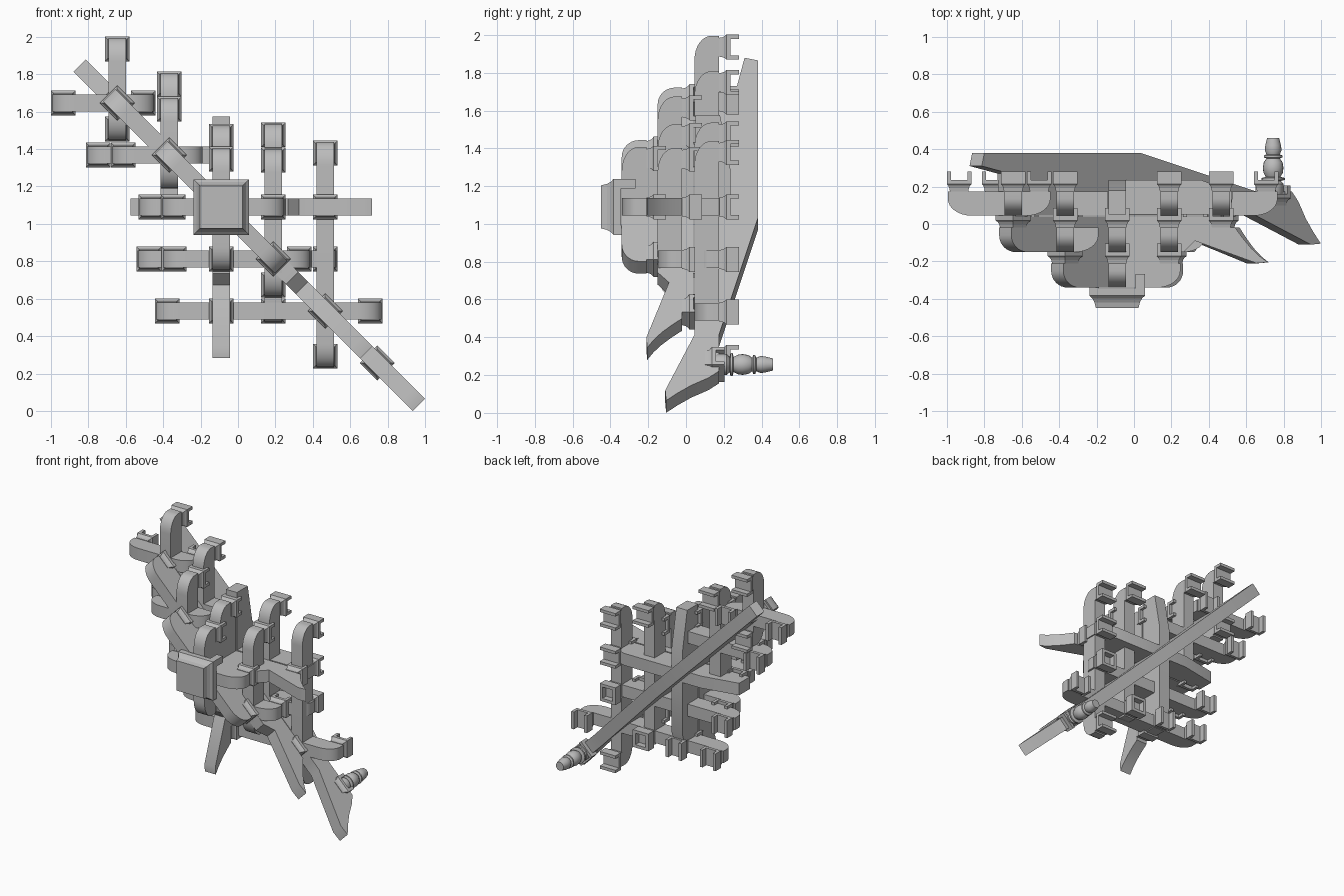
import bpy, bmesh, math
from math import cos, sin, pi

if "Cube" in bpy.data.objects:
    bpy.data.objects.remove(bpy.data.objects["Cube"])

mat = bpy.data.materials.new("plain_grey")
mat.use_nodes = True
GREY = (0.5, 0.5, 0.5, 1)
mat.diffuse_color = GREY
mat.node_tree.nodes["Principled BSDF"].inputs["Base Color"].default_value = GREY

CX, CZ = -0.09, 1.09            # centre of the bracket set
STEP = 0.278                    # spacing of the parallel arms
PITCH = 0.19                    # rise from layer to layer
BASE = [-0.34, -0.15, 0.045]    # underside of each layer
SEAT = 0.13                     # arm depth below the bearing blocks
HALF = 0.046                    # half the arm width
DIAG = pi / 4
R2 = math.sqrt(2)


def world(s, w, h, angle, u0, v0):
    """Along-arm, across-arm and depth distances to world space."""
    u = u0 + s * cos(angle) - w * sin(angle)
    v = v0 + s * sin(angle) + w * cos(angle)
    return (CX + u, h, CZ - v)


def finish(name, bm, smooth=False):
    bmesh.ops.recalc_face_normals(bm, faces=bm.faces)
    me = bpy.data.meshes.new(name)
    bm.to_mesh(me)
    bm.free()
    me.materials.append(mat)
    ob = bpy.data.objects.new(name, me)
    bpy.context.collection.objects.link(ob)
    if smooth:
        bpy.ops.object.select_all(action='DESELECT')
        ob.select_set(True)
        bpy.context.view_layer.objects.active = ob
        bpy.ops.object.shade_smooth_by_angle(angle=math.radians(35))
    return ob


def prism(name, outline, half, angle, u0, v0):
    """Side outline (distance, depth) extruded across the arm."""
    bm = bmesh.new()
    sides = [[bm.verts.new(world(s, w, h, angle, u0, v0)) for s, h in outline]
             for w in (-half, half)]
    for ring in sides:
        bm.faces.new(ring)
    n = len(outline)
    for i in range(n):
        j = (i + 1) % n
        bm.faces.new((sides[0][i], sides[0][j], sides[1][j], sides[1][i]))
    return finish(name, bm, True)


def loft(bm, rings, angle, u0, v0):
    """Stack of rectangles (s0, s1, w0, w1, depth)."""
    loops = []
    for s0, s1, w0, w1, h in rings:
        loops.append([bm.verts.new(world(s, w, h, angle, u0, v0))
                      for s, w in ((s0, w0), (s1, w0), (s1, w1), (s0, w1))])
    bm.faces.new(loops[0])
    bm.faces.new(loops[-1])
    for a, b in zip(loops, loops[1:]):
        for i in range(4):
            j = (i + 1) % 4
            bm.faces.new((a[i], a[j], b[j], b[i]))


def block(name, u, v, angle, h, r=0.066, cross=False, tall=1.0, foot=0.75):
    """Flared bearing block with upright ears beside its slot."""
    bm = bmesh.new()
    profile = [(foot, 0), (foot + 0.05, 0.018), (foot + 0.13, 0.03), (1, 0.038), (1, 0.06)]
    loft(bm, [(-r * k, r * k, -r * k, r * k, h + d * tall) for k, d in profile],
         angle, u, v)
    inner, lo, hi = r * 0.66, h + 0.058 * tall, h + 0.105 * tall
    spans = [(-r, -inner), (inner, r)]
    for s0, s1 in spans:
        for w0, w1 in (spans if cross else [(-r, r)]):
            loft(bm, [(s0, s1, w0, w1, lo), (s0, s1, w0, w1, hi)], angle, u, v)
    return finish(name, bm)


def round_end(e, h0, sign):
    """Curved underside of an arm end, from the underside up to the tip."""
    r = 0.125
    pts = [(e - sign * r * (1 - sin(t)), h0 + 0.09 * (1 - cos(t)))
           for t in [i * pi / 16 for i in range(9)]]
    return pts + [(e, h0 + SEAT)]


def beak_end(b, h0, stretch, notch, drop):
    """Drooping pointed tail beyond the block at distance b."""
    pts = [(-0.2, 0), (-0.14, notch), (0.19, drop), (0.25, drop + 0.005),
           (0.205, drop * 0.7 + 0.02), (0.16, drop * 0.4 + 0.045), (0.115, 0.075), (0.075, SEAT)]
    return [(b + s * stretch, h0 + h) for s, h in pts]


def arm(name, layer, s0, s1, angle, u0, v0, full=False, beak=None, flat=False):
    """Arm whose blocks stand at s0 and s1."""
    h0 = BASE[layer]
    back = round_end(s0 - 0.06, h0, -1)
    if beak:
        front = beak_end(s1, h0, *beak)
    elif flat:
        front = [(s1, h0), (s1, h0 + SEAT)]
    else:
        front = round_end(s1 + 0.06, h0, 1)
    top = []
    if full:
        top = [(s1, h0 + SEAT), (s1, h0 + PITCH), (s0, h0 + PITCH), (s0, h0 + SEAT)]
    prism(name, front + top + back[::-1], HALF, angle, u0, v0)


def both(fn):
    """Run a builder for the two mirrored directions of the corner."""
    for side, angle in (("across", 0), ("upright", pi / 2)):
        fn(side, angle, lambda s, off: (s, off) if angle == 0 else (off, s))


# large base block with crossing slots
block("base_block", 0, 0, 0, -0.45, r=0.148, cross=True, tall=1.75, foot=0.77)


def wing(side, angle, at):
    # (layer, line offset, back block, front block, options)
    arms = [(0, 0, -0.257, STEP, dict(full=True)),
            (1, 0, -0.377, 2 * STEP, dict(full=True, beak=(1, 0.06, -0.06))),
            (1, STEP, -0.252, 0.417, {}),
            (1, -STEP, -0.524, -0.16, {}),
            (2, STEP, -0.386, 2 * STEP, {}),
            (2, -STEP, -0.658, -0.05, dict(flat=True)),
            (2, 2 * STEP, -0.289, 0.797, {}),
            (2, -2 * STEP, -0.845, -0.417, {})]
    for i, (layer, off, s0, s1, opts) in enumerate(arms):
        arm(f"{side}_arm_{i + 1}", layer, s0, s1, angle, *at(0, off), **opts)
        for end, s in (("back", s0), ("front", s1)):
            cut = end == "front" and off == -STEP
            if not cut:
                block(f"{side}_{end}_block_{i + 1}", *at(s, off), angle, BASE[layer] + SEAT)
    # blocks at the crossings on the outer arm
    for k in (0, 1):
        block(f"{side}_outer_block_{k + 1}", *at(k * STEP, 2 * STEP), angle, BASE[2] + SEAT)
    # top tie bar with a tapering back end
    prism(f"{side}_tie_bar",
          [(-0.485, 0.05), (0.61, 0.05), (0.61, 0.175), (0.45, 0.235),
           (-0.2, 0.235), (-0.485, 0.18)], HALF, angle, 0, 0)


both(wing)

# diagonal arms, widening layer by layer
d = STEP * R2
arm("diagonal_lower_arm", 0, -d, d, DIAG, 0, 0, full=True)
arm("diagonal_middle_arm", 1, -2 * d, 2 * d, DIAG, 0, 0, full=True, beak=(1.25, 0.06, -0.06))
for layer in (0, 1):
    for sign in (-1, 1):
        s = sign * (layer + 1) * STEP
        block(f"diagonal_block_{layer}_{'outer' if sign > 0 else 'inner'}",
              s, s, DIAG, BASE[layer] + SEAT)

# long diagonal beam ending in the largest beak
beak = beak_end(3 * d, BASE[2], 1.26, 0, -0.155)
prism("diagonal_beam",
      beak + [(1.0, 0.175), (0.13, 0.38), (-1.05, 0.38), (-1.07, 0.31),
              (-0.86, 0.27), (-0.84, 0.045)], HALF, DIAG, 0, 0)
tip = 3 * STEP
block("vase_block", tip, tip, DIAG, 0.1)

# turned vase on the beak block
profile = [(0.045, 0.14), (0.056, 0.17), (0.056, 0.215), (0.04, 0.23), (0.062, 0.236),
           (0.062, 0.246), (0.04, 0.252), (0.052, 0.275), (0.055, 0.3), (0.05, 0.33),
           (0.036, 0.35), (0.05, 0.356), (0.05, 0.366), (0.036, 0.372),
           (0.045, 0.395), (0.042, 0.42), (0.032, 0.46)]
bm = bmesh.new()
N = 20
rings = [[bm.verts.new(world(r * cos(2 * pi * i / N), r * sin(2 * pi * i / N), h, 0, tip, tip))
          for i in range(N)] for r, h in profile]
bm.faces.new(rings[0])
bm.faces.new(rings[-1])
for a, b in zip(rings, rings[1:]):
    for i in range(N):
        j = (i + 1) % N
        bm.faces.new((a[i], a[j], b[j], b[i]))
finish("vase", bm, True)
